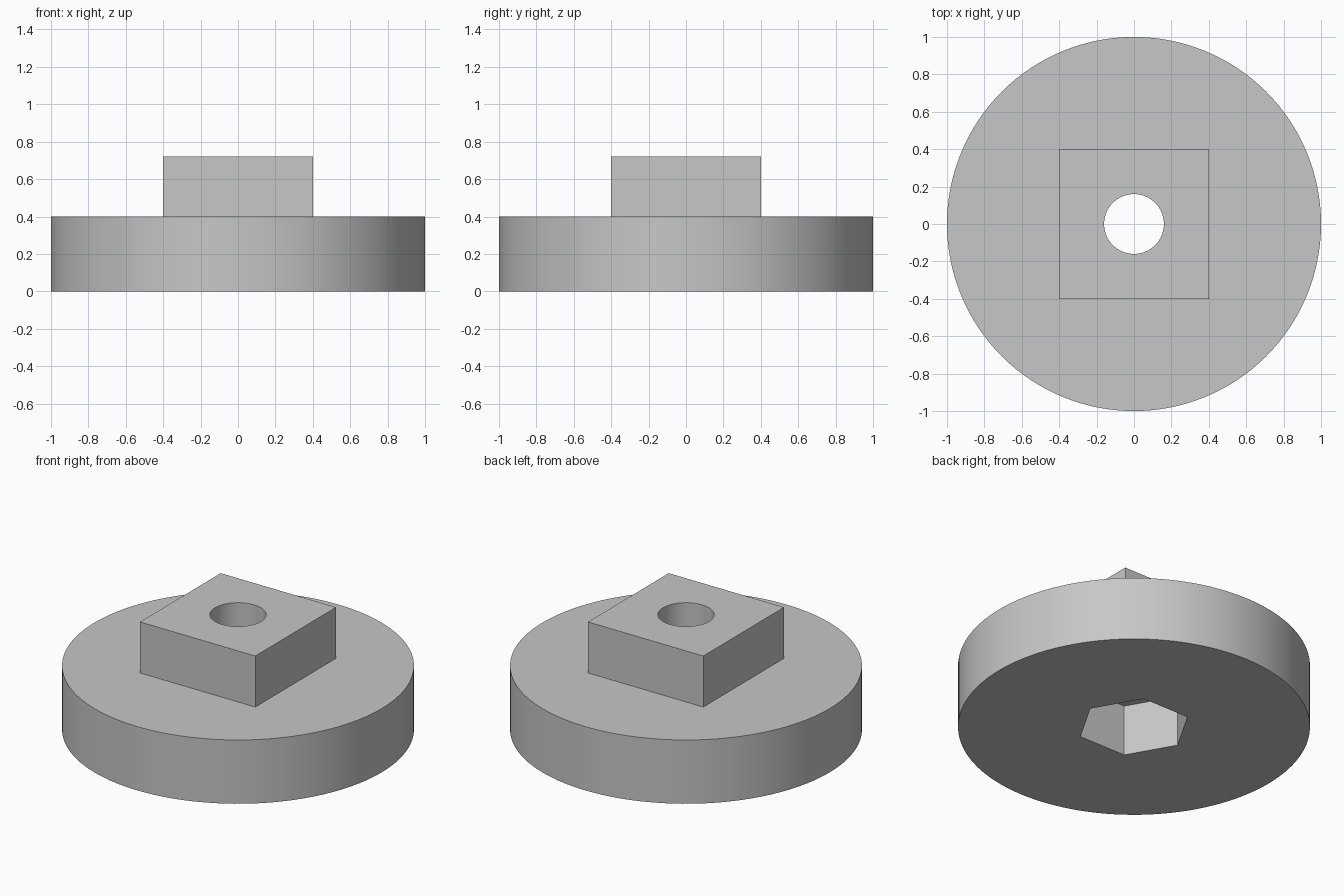
import bpy
import math

default = bpy.data.objects.get("Cube")
if default:
    bpy.data.objects.remove(default, do_unlink=True)

BASE_H, TOTAL_H = 0.40, 0.72
POCKET_DEPTH = 0.32

grey = bpy.data.materials.new("light grey")
grey.use_nodes = True
grey.diffuse_color = (0.57, 0.57, 0.57, 1)
grey.node_tree.nodes["Principled BSDF"].inputs["Base Color"].default_value = grey.diffuse_color


def prism(name, sides, radius, z0, z1, turn=0.0):
    """Upright regular prism between two heights, with a corner on +x before turning."""
    bpy.ops.mesh.primitive_cylinder_add(
        vertices=sides, radius=radius, depth=z1 - z0, location=(0, 0, (z0 + z1) / 2))
    obj = bpy.context.object
    obj.name = name
    # the primitive starts with a corner on +y
    obj.rotation_euler.z = turn - math.pi / 2
    bpy.ops.object.transform_apply(location=True, rotation=True, scale=True)
    obj.data.materials.append(grey)
    return obj


def combine(target, tool, operation):
    """Apply a boolean and remove the tool object."""
    mod = target.modifiers.new(tool.name, "BOOLEAN")
    mod.operation = operation
    mod.solver = "EXACT"
    mod.object = tool
    bpy.ops.object.select_all(action="DESELECT")
    target.select_set(True)
    bpy.context.view_layer.objects.active = target
    bpy.ops.object.modifier_apply(modifier=mod.name)
    bpy.data.objects.remove(tool, do_unlink=True)


# Round base with a square boss on top
knob = prism("knob_body", 128, 1.0, 0, BASE_H)
boss = prism("square_boss", 4, 0.4 * math.sqrt(2), BASE_H / 2, TOTAL_H, math.pi / 4)
combine(knob, boss, "UNION")

# Hexagonal nut pocket in the underside
pocket = prism("nut_pocket", 6, 0.56 / math.sqrt(3), -0.2, POCKET_DEPTH)
combine(knob, pocket, "DIFFERENCE")

# Round bolt hole from the pocket up through the boss
hole = prism("bolt_hole", 64, 0.16, POCKET_DEPTH / 2, TOTAL_H + 0.2)
combine(knob, hole, "DIFFERENCE")

# Smooth round walls, sharp edges
knob.select_set(True)
bpy.context.view_layer.objects.active = knob
bpy.ops.object.shade_smooth_by_angle(angle=math.radians(30))
